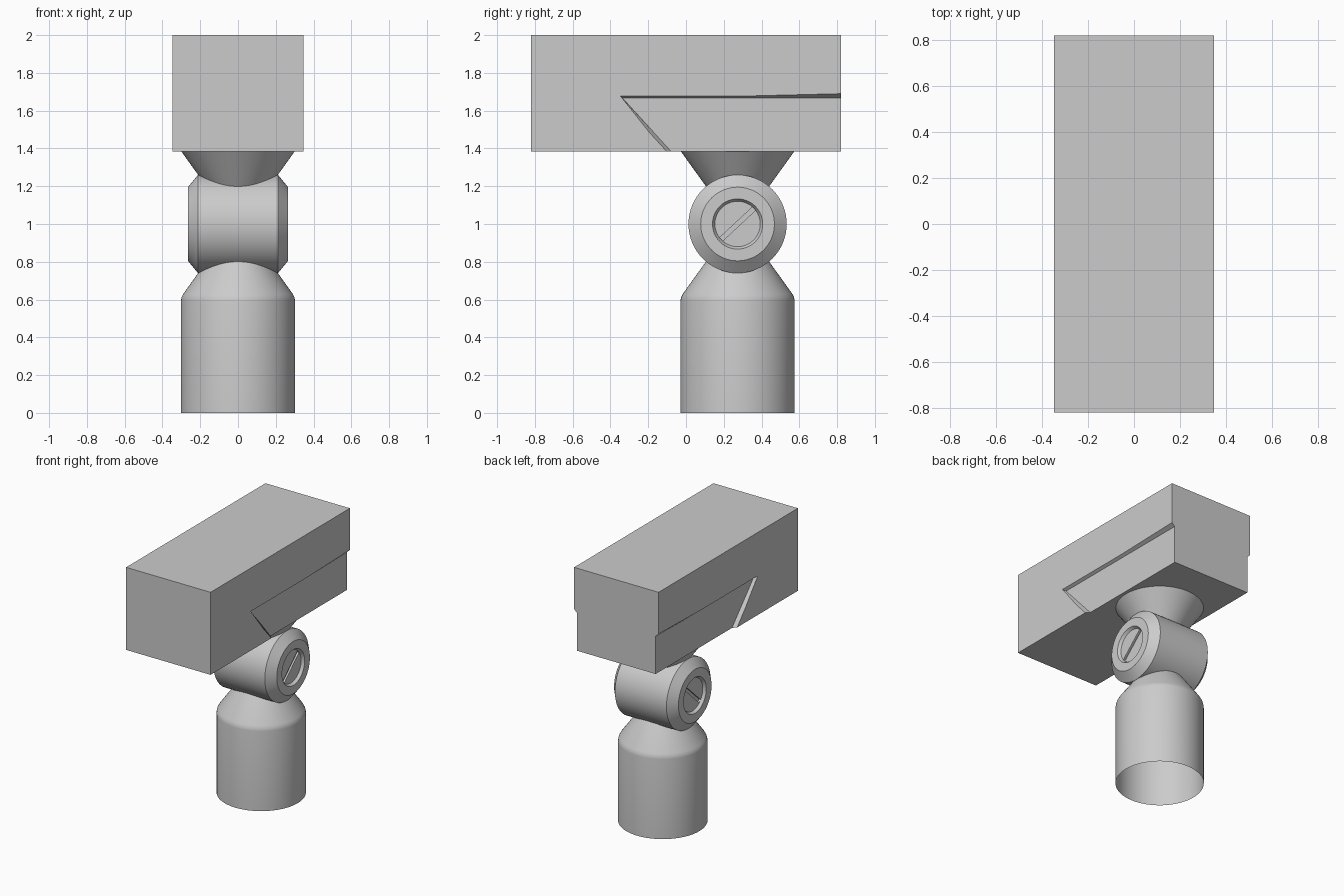
import bpy, bmesh, math
from mathutils import Matrix, Vector

if "Cube" in bpy.data.objects:
    bpy.data.objects.remove(bpy.data.objects["Cube"])

AXIS_Y = 0.273   # stand and joint axis
JOINT_Z = 1.0


def make_object(name, bm):
    bmesh.ops.remove_doubles(bm, verts=bm.verts, dist=1e-5)
    bmesh.ops.recalc_face_normals(bm, faces=bm.faces)
    mesh = bpy.data.meshes.new(name)
    bm.to_mesh(mesh)
    bm.free()
    obj = bpy.data.objects.new(name, mesh)
    bpy.context.collection.objects.link(obj)
    return obj


def activate(obj):
    bpy.ops.object.select_all(action='DESELECT')
    obj.select_set(True)
    bpy.context.view_layer.objects.active = obj


def smooth(obj, angle=25):
    activate(obj)
    bpy.ops.object.shade_smooth_by_angle(angle=math.radians(angle))


def lathe(name, profile, matrix, steps=64):
    """Spin (radius, height) points around z, then place with a matrix."""
    bm = bmesh.new()
    verts = [bm.verts.new((r, 0, h)) for r, h in profile]
    edges = [bm.edges.new(pair) for pair in zip(verts, verts[1:])]
    bmesh.ops.spin(bm, geom=verts + edges, cent=(0, 0, 0), axis=(0, 0, 1),
                   angle=math.tau, steps=steps, use_duplicate=False)
    bm.transform(matrix)
    return make_object(name, bm)


def add_box(bm, size, matrix):
    bmesh.ops.create_cube(bm, size=1, matrix=matrix @ Matrix.Diagonal((*size, 1)))


def add_loft(bm, loop_a, loop_b):
    a = [bm.verts.new(p) for p in loop_a]
    b = [bm.verts.new(p) for p in loop_b]
    bm.faces.new(a)
    bm.faces.new(b)
    for i in range(len(a)):
        j = (i + 1) % len(a)
        bm.faces.new((a[i], a[j], b[j], b[i]))


def carve(obj, cutter):
    mod = obj.modifiers.new("carve", 'BOOLEAN')
    mod.operation = 'DIFFERENCE'
    mod.object = cutter
    activate(obj)
    bpy.ops.object.modifier_apply(modifier=mod.name)
    bpy.data.objects.remove(cutter)


# Open-bottomed stand post with tapered shoulder
post_at = Matrix.Translation((0, AXIS_Y, 0))
smooth(lathe("stand_post", [(0.302, 0), (0.302, 0.595), (0.299, 0.612), (0.29, 0.63),
                            (0.168, 0.8), (0.15, 0.825)], post_at), 30)

# Upper cone joining the hinge to the head
smooth(lathe("head_neck", [(0.15, 1.175), (0.168, 1.2), (0.302, 1.387)], post_at))

# Hinge barrel with chamfered ends and recessed screws
half = [(0, 0.245), (0.12, 0.245), (0.133, 0.265), (0.195, 0.265), (0.26, 0.212)]
joint_at = Matrix.Translation((0, AXIS_Y, JOINT_Z)) @ Matrix.Rotation(math.pi / 2, 4, 'Y')
barrel = lathe("hinge_barrel", half + [(r, -h) for r, h in reversed(half)], joint_at)
bm = bmesh.new()
for side in (-1, 1):
    add_box(bm, (0.03, 0.236, 0.024),
            Matrix.Translation((side * 0.247, AXIS_Y, JOINT_Z)) @ Matrix.Rotation(math.radians(43), 4, 'X'))
carve(barrel, make_object("slot_cutter", bm))
smooth(barrel)

# Head block with a recessed panel on each side
bm = bmesh.new()
add_box(bm, (0.696, 1.64, 0.615), Matrix.Translation((0, 0, 1.6925)))
head = make_object("head_block", bm)
surface = [(-0.347, 1.677), (0.9, 1.692), (0.9, 1.3), (-0.026, 1.3)]
floor = [(-0.337, 1.668), (0.9, 1.667), (0.9, 1.3), (-0.002, 1.3)]
beyond = [(2 * a - c, 2 * b - d) for (a, b), (c, d) in zip(surface, floor)]
bm = bmesh.new()
for side in (-1, 1):
    add_loft(bm, [(side * 0.372, y, z) for y, z in beyond],
             [(side * 0.324, y, z) for y, z in floor])
carve(head, make_object("panel_cutter", bm))
